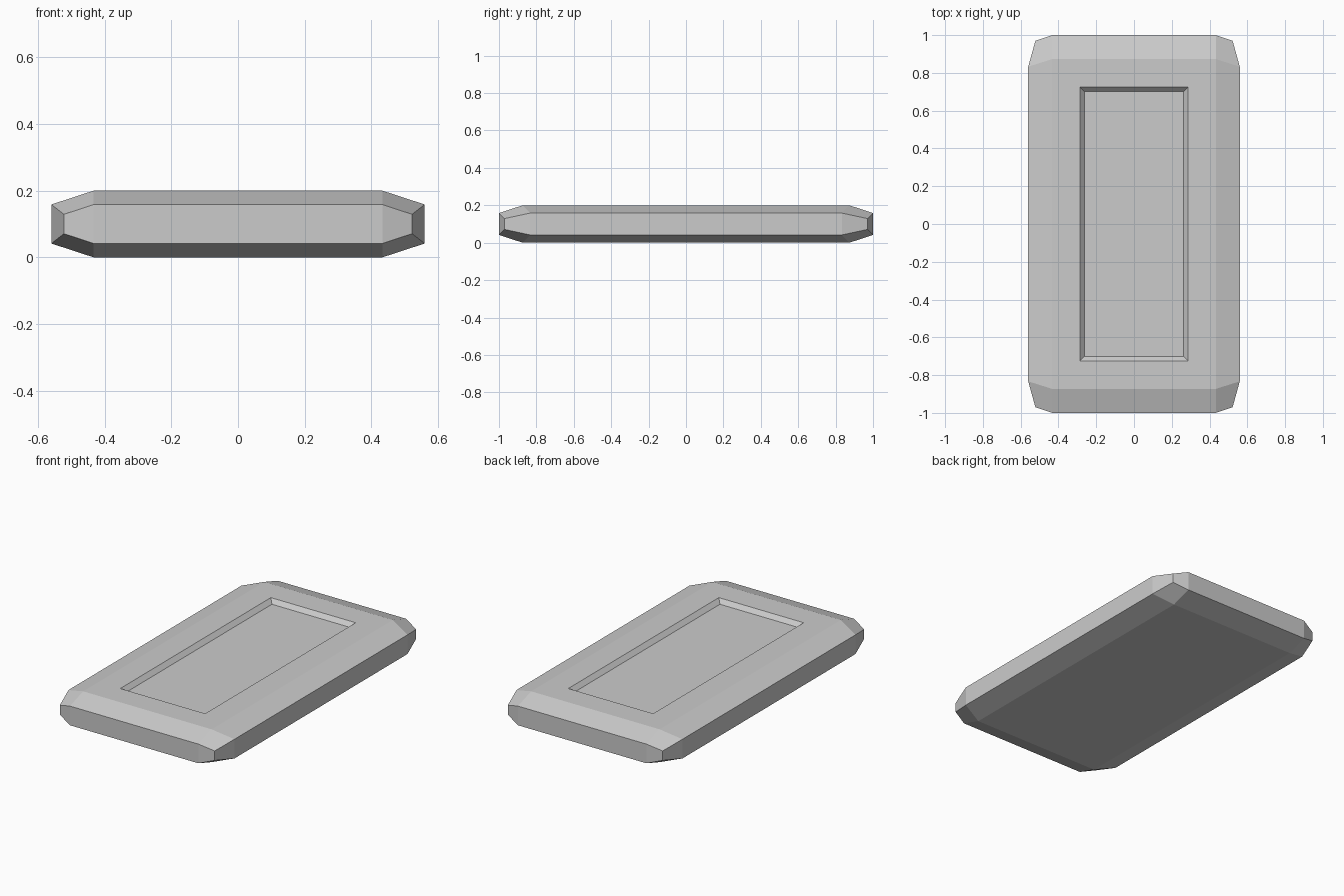
import bpy, bmesh

if "Cube" in bpy.data.objects:
    bpy.data.objects.remove(bpy.data.objects["Cube"])

bm = bmesh.new()


def ring(x, y, z):
    # four corners, counter-clockwise from the front left
    return [bm.verts.new((sx * x, sy * y, z)) for sx, sy in ((-1, -1), (1, -1), (1, 1), (-1, 1))]


def band(lower, upper):
    for i in range(4):
        j = (i + 1) % 4
        bm.faces.new((lower[i], lower[j], upper[j], upper[i]))


# Chamfered slab: cap, end, side and corner points for bottom and top
halves = []
for s in (-1, 1):
    cap = ring(0.433, 0.873, 0.1 + s * 0.1)
    end = ring(0.433, 1.0, 0.1 + s * 0.0585)
    side = ring(0.56, 0.833, 0.1 + s * 0.0585)
    corner = ring(0.522, 0.97, 0.1 + s * 0.029)
    for i in range(4):
        j = (i + 1) % 4
        rim = end if i % 2 == 0 else side
        bm.faces.new((cap[i], cap[j], rim[j], rim[i]))
        bm.faces.new((cap[i], end[i], corner[i], side[i]))
    halves.append((cap, end, side, corner))
(cap0, end0, side0, corner0), (cap1, end1, side1, corner1) = halves

# Upright end, side and corner faces
for i in range(4):
    j = (i + 1) % 4
    e0, e1 = (end0, end1) if i % 2 == 0 else (side0, side1)
    bm.faces.new((e0[i], e0[j], e1[j], e1[i]))
    for r0, r1 in ((end0, end1), (side0, side1)):
        bm.faces.new((r0[i], corner0[i], corner1[i], r1[i]))

# Flat underside and recessed top panel
bm.faces.new(cap0)
lip = ring(0.286, 0.725, 0.2)
floor = ring(0.262, 0.701, 0.175)
band(cap1, lip)
band(lip, floor)
bm.faces.new(floor)

bmesh.ops.recalc_face_normals(bm, faces=bm.faces)
mesh = bpy.data.meshes.new("panel_slab")
bm.to_mesh(mesh)
bm.free()
bpy.context.collection.objects.link(bpy.data.objects.new("panel_slab", mesh))
